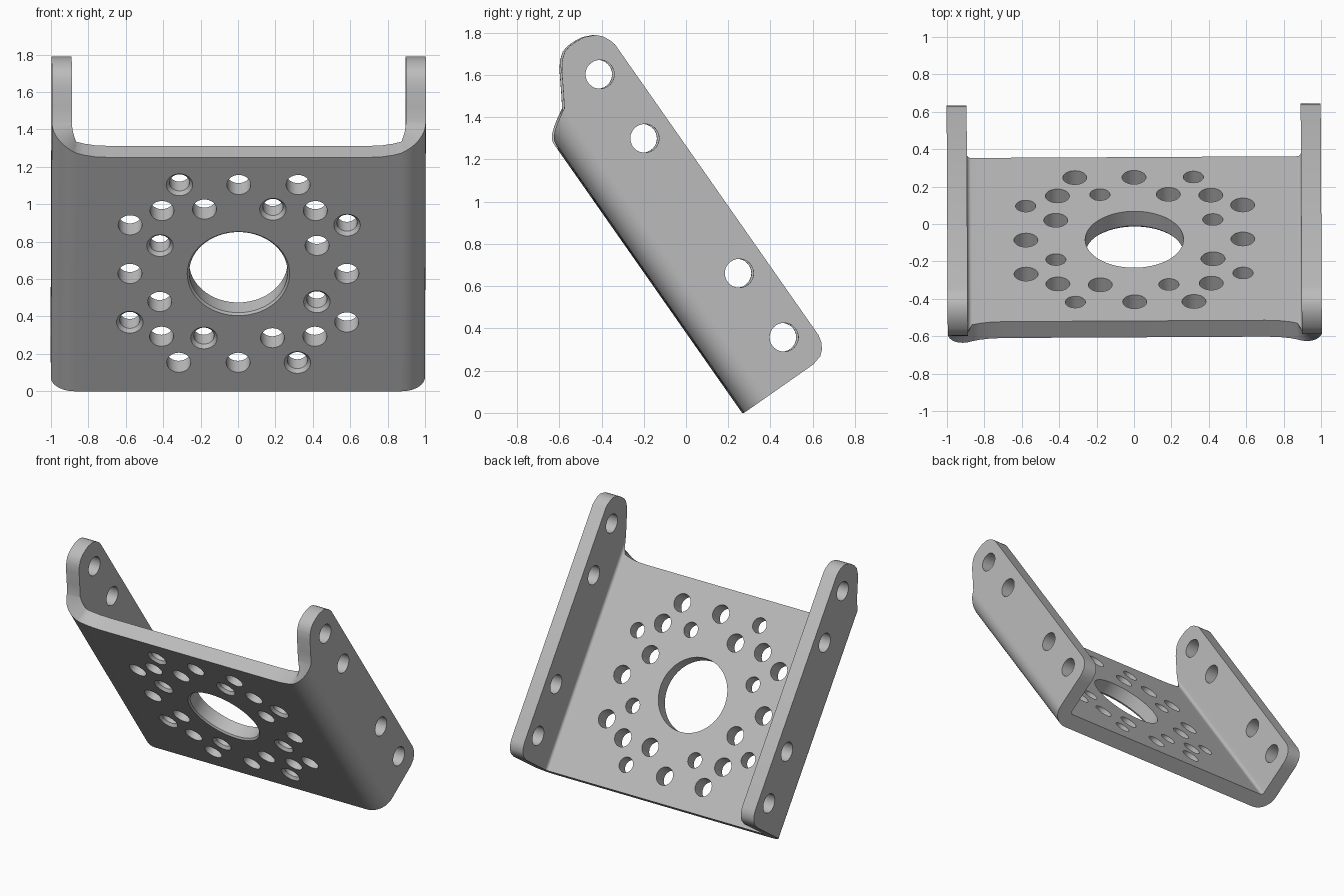
import bpy, bmesh, math
from math import sin, cos, pi

cube = bpy.data.objects.get("Cube")
if cube:
    bpy.data.objects.remove(cube, do_unlink=True)

# Local frame: x across, y = height above the outer plate face, z = along the slope
THICK = 0.107
BEND_R = 0.13
BEND_X = 1 - BEND_R
MID = 0.768          # centre of the hole pattern along the slope

metal = bpy.data.materials.new("grey metal")
metal.use_nodes = True
metal.diffuse_color = (0.5, 0.5, 0.5, 1)
metal.node_tree.nodes["Principled BSDF"].inputs["Base Color"].default_value = (0.5, 0.5, 0.5, 1)


def make_object(name, bm):
    bmesh.ops.recalc_face_normals(bm, faces=bm.faces)
    mesh = bpy.data.meshes.new(name)
    bm.to_mesh(mesh)
    bm.free()
    obj = bpy.data.objects.new(name, mesh)
    bpy.context.collection.objects.link(obj)
    mesh.materials.append(metal)
    return obj


def bridge(bm, rings):
    """Join closed rings of vertices into a capped solid."""
    for a, b in zip(rings, rings[1:]):
        n = len(a)
        for i in range(n):
            j = (i + 1) % n
            bm.faces.new((a[i], a[j], b[j], b[i]))
    bm.faces.new(rings[0])
    bm.faces.new(rings[-1])


# Sheet stations from flange tip to plate: (outer x, outer y, inner x, inner y, low z, high z)
stations = []
flange = [(0.5, 0.10, 1.78), (0.492, 0.065, 1.81), (0.474, 0.034, 1.845),
          (0.45, 0.013, 1.87), (0.40, 0, 1.892), (0.36, 0, 1.897), (0.32, 0, 1.897),
          (0.285, 0, 1.888), (0.25, 0, 1.86), (0.22, 0, 1.82), (0.17, 0, 1.735)]
for y, low, high in flange:
    stations.append((1, y, 1 - THICK, y, low, high))
BEND_STEPS = 12
for i in range(BEND_STEPS + 1):
    f = i / BEND_STEPS
    c, s = cos(f * pi / 2), sin(f * pi / 2)
    r = BEND_R - THICK
    stations.append((BEND_X + BEND_R * c, BEND_R - BEND_R * s,
                     BEND_X + r * c, BEND_R - r * s, 0, 1.67 - 0.115 * f))
for x, high in ((0.83, 1.542), (0.77, 1.531), (0.70, 1.527)):
    stations.append((x, 0, x, THICK, 0, high))
stations += [(-ox, oy, -ix, iy, lo, hi) for ox, oy, ix, iy, lo, hi in reversed(stations)]

bm = bmesh.new()
rings = [[bm.verts.new(p) for p in ((ix, iy, lo), (ox, oy, lo), (ox, oy, hi), (ix, iy, hi))]
         for ox, oy, ix, iy, lo, hi in stations]
bridge(bm, rings)
bracket = make_object("bracket", bm)

# Hole cutters
cut = bmesh.new()


def plate_hole(x, z, profile, sides=32):
    bridge(cut, [[cut.verts.new((x + r * cos(2 * pi * k / sides), y, z + r * sin(2 * pi * k / sides)))
                  for k in range(sides)] for r, y in profile])


def straight(r):
    return [(r, -0.05), (r, 0.17)]


def chamfered(wide, narrow, depth):
    return [(wide, -0.05), (wide, 0), (narrow, depth), (narrow, 0.17)]


plate_hole(0, MID, chamfered(0.274, 0.263, 0.012), 72)

# Eight holes on the main ring
for k in range(8):
    a = k * pi / 4
    plate_hole(0.58 * cos(a), MID + 0.58 * sin(a), straight(0.064))

# Inner ring and corner pairs: every other hole is narrow with a countersink
for u, v, flip in ((0.42, 0.183, 1), (0.58, 0.317, 0)):
    for k in range(4):
        c, s = round(cos(k * pi / 2)), round(sin(k * pi / 2))
        for side in (1, -1):
            px, pz = u * c - side * v * s, u * s + side * v * c
            narrow = (side > 0) != bool(flip)
            plate_hole(px, MID + pz, chamfered(0.071, 0.054, 0.02) if narrow else straight(0.064))

# Flange holes run through both sides
for z in (0.185, 0.555, 1.335, 1.705):
    bridge(cut, [[cut.verts.new((x, 0.36 + 0.068 * cos(2 * pi * k / 32), z + 0.068 * sin(2 * pi * k / 32)))
                  for k in range(32)] for x in (-1.2, 1.2)])
cutter = make_object("hole_cutter", cut)
cutter.hide_render = True

# Cut the holes, then remove the cutter
mod = bracket.modifiers.new("holes", "BOOLEAN")
mod.operation = "DIFFERENCE"
mod.solver = "EXACT"
mod.object = cutter
bpy.ops.object.select_all(action="DESELECT")
bpy.context.view_layer.objects.active = bracket
bracket.select_set(True)
bpy.ops.object.modifier_apply(modifier=mod.name)
bpy.data.objects.remove(cutter, do_unlink=True)
bpy.ops.object.shade_smooth_by_angle(angle=math.radians(30))

# Lean the bracket back onto its lower edge
bracket.rotation_euler = (math.radians(35), 0, math.radians(0.3))
bracket.location = (0, 0.27, 0)
